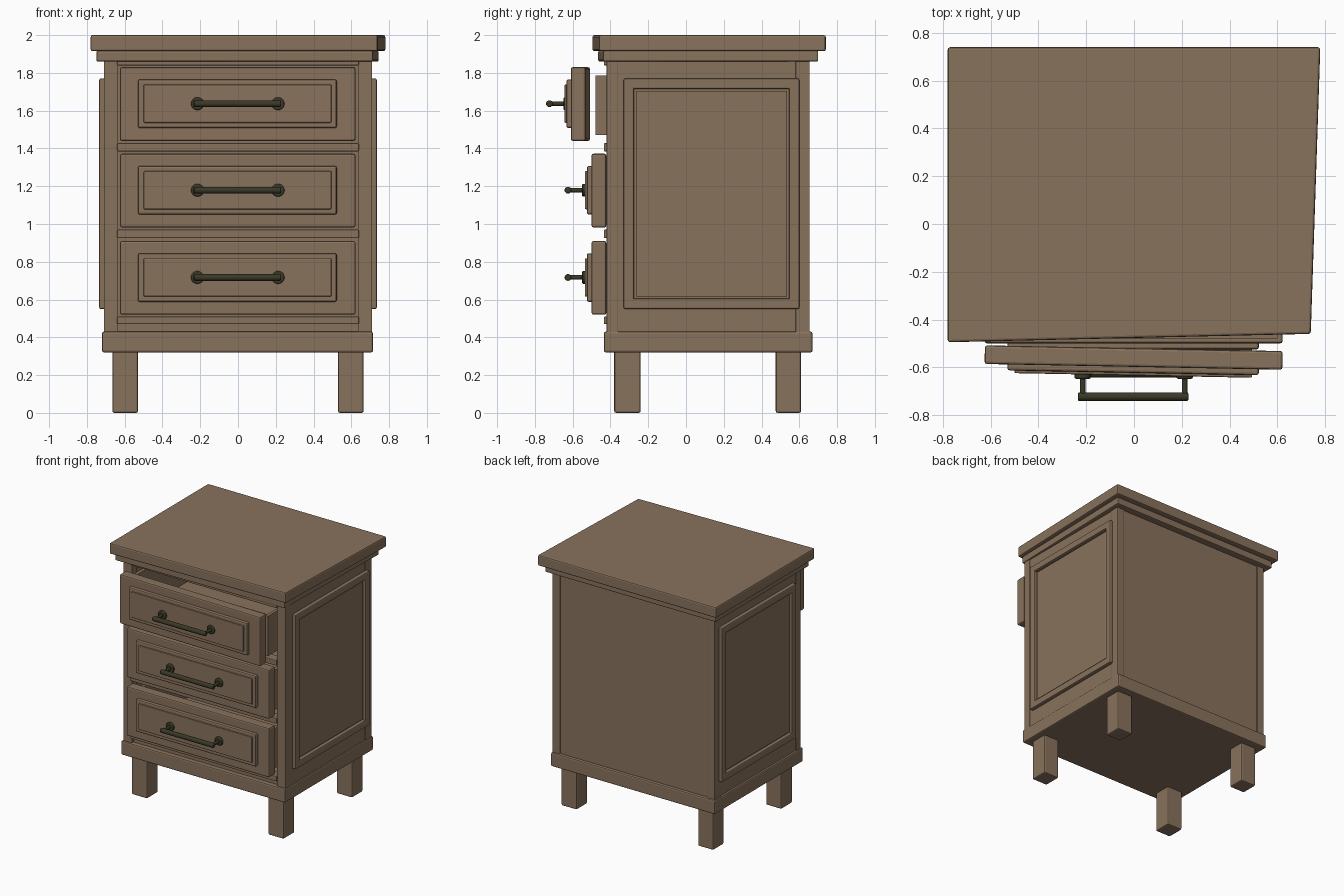
import bpy
from math import pi, radians
from mathutils import Vector

if "Cube" in bpy.data.objects:
    bpy.data.objects.remove(bpy.data.objects["Cube"], do_unlink=True)


def material(name, colour):
    m = bpy.data.materials.new(name)
    m.use_nodes = True
    m.diffuse_color = (*colour, 1)
    m.node_tree.nodes["Principled BSDF"].inputs["Base Color"].default_value = (*colour, 1)
    return m


WOOD = material("brown wood", (0.25, 0.17, 0.108))
METAL = material("dark bronze", (0.042, 0.04, 0.02))


def box(name, x, y, z, bevel=0.008):
    """Bevelled wooden block given by its (min, max) on each axis."""
    centre = Vector([(a + b) / 2 for a, b in (x, y, z)])
    bpy.ops.mesh.primitive_cube_add(size=1, location=centre)
    ob = bpy.context.object
    ob.name = name
    for v in ob.data.vertices:
        v.co = Vector([c * (b - a) for c, (a, b) in zip(v.co, (x, y, z))])
    ob.data.materials.append(WOOD)
    if bevel:
        mod = ob.modifiers.new("Bevel", "BEVEL")
        mod.width = bevel
        mod.segments = 2
    return ob


def rod(name, start, end, radius, bevel=0.0):
    """Round metal bar between two points."""
    start, end = Vector(start), Vector(end)
    d = end - start
    bpy.ops.mesh.primitive_cylinder_add(vertices=20, radius=radius, depth=d.length,
                                        location=(start + end) / 2,
                                        rotation=d.to_track_quat("Z", "Y").to_euler())
    ob = bpy.context.object
    ob.name = name
    ob.data.materials.append(METAL)
    bpy.ops.object.shade_smooth_by_angle(angle=radians(40))
    if bevel:
        mod = ob.modifiers.new("Bevel", "BEVEL")
        mod.width = bevel
        mod.segments = 2
    return ob


def skew_corner(ob, dx, dy):
    """Pull in the front left corner of a slab."""
    for v in ob.data.vertices:
        if v.co.x > 0 and v.co.y < 0:
            v.co += Vector((dx, dy, 0))


# Top slab and the moulding below it
skew_corner(box("top_slab", (-0.78, 0.78), (-0.495, 0.74), (1.915, 2.0), 0.01), -0.04, 0.035)
skew_corner(box("top_moulding", (-0.75, 0.745), (-0.465, 0.7), (1.86, 1.917)), -0.03, 0.025)

# Base plinth and legs
box("base_plinth", (-0.72, 0.715), (-0.435, 0.67), (0.32, 0.43), 0.01)
for side, x in (("right", (-0.665, -0.53)), ("left", (0.53, 0.665))):
    for end, y in (("front", (-0.38, -0.24)), ("back", (0.475, 0.61))):
        box(f"{end}_{side}_leg", x, y, (0.01 - 0.01, 0.33), 0.01)

# Hollow carcass
BODY = (0.425, 1.865)
box("back_panel", (-0.66, 0.66), (0.61, 0.647), BODY, 0)
for side, s in (("right", -1), ("left", 1)):
    def span(a, b):
        return tuple(sorted((s * a, s * b)))
    box(f"{side}_wall", span(0.65, 0.705), (-0.4, 0.64), BODY, 0)
    box(f"{side}_front_stile", span(0.635, 0.71), (-0.42, -0.36), BODY, 0.004)
    box(f"{side}_back_post", span(0.645, 0.71), (0.58, 0.655), BODY, 0.004)
    # Side frame with a slightly sunken centre
    outer, face, edge = span(0.7, 0.735), span(0.7, 0.72), 0.055
    box(f"{side}_frame_front", outer, (-0.33, -0.33 + edge), (0.55, 1.77))
    box(f"{side}_frame_back", outer, (0.6 - edge, 0.6), (0.55, 1.77))
    for label, z in (("bottom", (0.55, 0.605)), ("top", (1.715, 1.77))):
        box(f"{side}_frame_{label}", outer, (-0.33, 0.6), z)
    box(f"{side}_sunken_panel", face, (-0.265, 0.535), (0.615, 1.705), 0.004)

# Rails across the front
for label, z in (("bottom", (0.47, 0.51)), ("lower", (0.925, 0.97)),
                 ("upper", (1.385, 1.428)), ("top", (1.84, 1.865))):
    box(f"{label}_rail", (-0.64, 0.64), (-0.435, -0.36), z, 0.005)
box("kick_board", (-0.64, 0.64), (-0.4, -0.36), (0.42, 0.48), 0)


def drawer(name, z0, y0, box_front, turn):
    """Drawer front with raised plates, an open box behind and a pull."""
    mid = z0 + 0.195
    parts = [box(f"{name}_front", (-0.625, 0.622), (y0, y0 + 0.078), (z0, z0 + 0.39), 0.01),
             box(f"{name}_plate", (-0.53, 0.523), (y0 - 0.025, y0 + 0.02),
                 (z0 + 0.068, z0 + 0.325), 0.01),
             box(f"{name}_raised_panel", (-0.5, 0.495), (y0 - 0.036, y0),
                 (z0 + 0.096, z0 + 0.298), 0.006)]
    for p in parts:
        p.rotation_euler.z = turn

    # Open storage box
    low, high, back = z0 + 0.03, z0 + 0.345, 0.5
    box(f"{name}_floor", (-0.6, 0.6), (box_front, back), (low, low + 0.02), 0)
    for label, x in (("right", (-0.6, -0.575)), ("left", (0.575, 0.6))):
        box(f"{name}_{label}_side", x, (box_front, back), (low, high), 0)
    for label, y in (("inner_front", box_front), ("inner_back", back - 0.025)):
        box(f"{name}_{label}", (-0.6, 0.6), (y, y + 0.025), (low, high), 0)

    # Pull
    bar_y, hz = y0 - 0.125, mid + 0.002
    rod(f"{name}_pull_bar", (-0.235, bar_y, hz), (0.228, bar_y, hz), 0.018, 0.006)
    for label, x in (("right", -0.215), ("left", 0.212)):
        rod(f"{name}_{label}_post", (x, y0 - 0.02, hz), (x, bar_y, hz), 0.012)
        rod(f"{name}_{label}_rosette", (x, y0 - 0.02, hz), (x, y0 - 0.05, hz), 0.034, 0.006)


# The top drawer is pulled out and sits a little askew
drawer("bottom_drawer", 0.52, -0.5, -0.425, 0)
drawer("middle_drawer", 0.982, -0.5, -0.425, 0)
drawer("top_drawer", 1.44, -0.598, -0.48, radians(-1.1))
